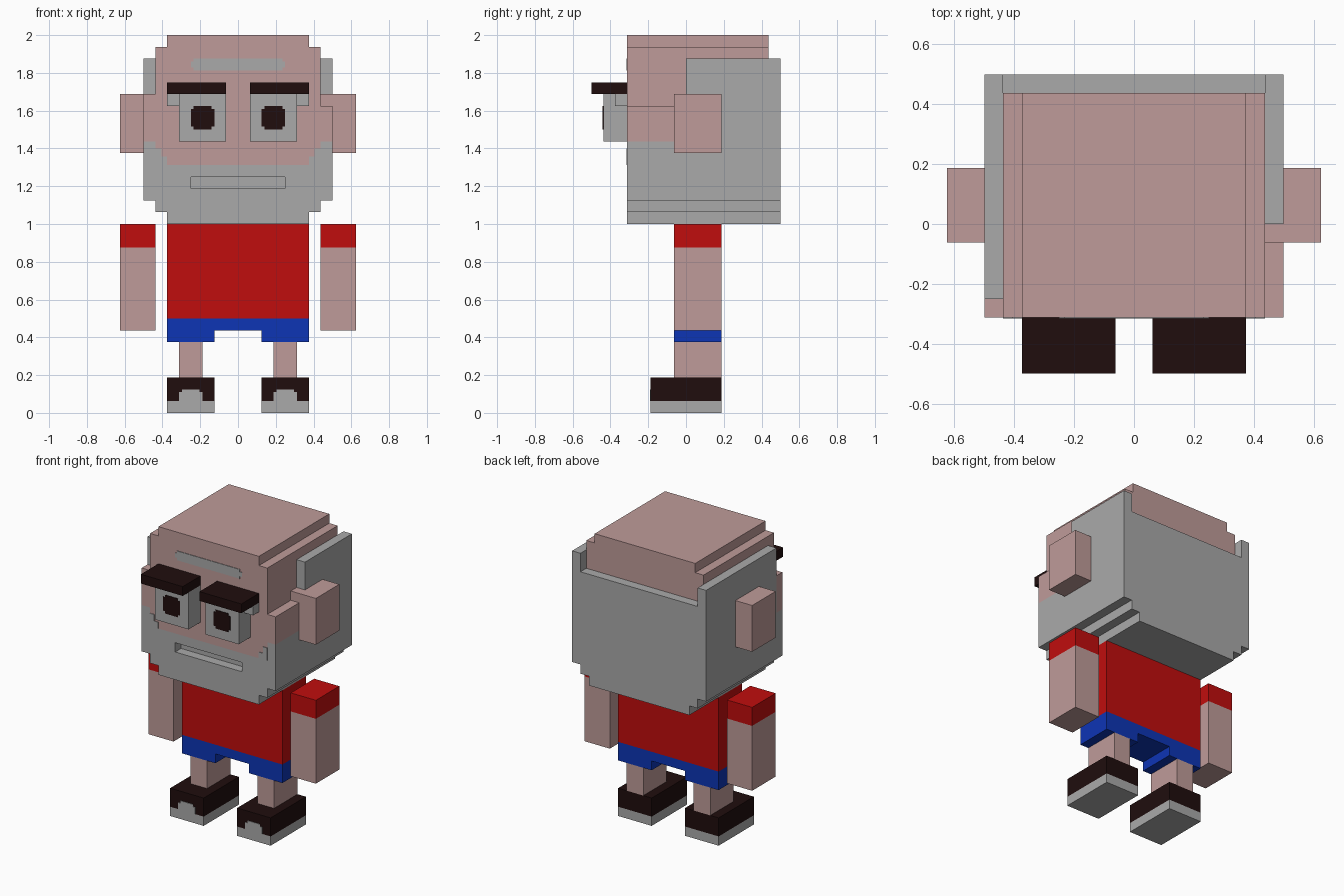
import bpy
import bmesh

cube = bpy.data.objects.get("Cube")
if cube:
    bpy.data.objects.remove(cube, do_unlink=True)

UNIT = 1 / 16   # one block of the model
THIN = 0.06     # painted plate thickness, in blocks


def material(name, r, g, b):
    mat = bpy.data.materials.new(name)
    mat.use_nodes = True
    mat.diffuse_color = (r, g, b, 1)
    shader = next(n for n in mat.node_tree.nodes if n.type == 'BSDF_PRINCIPLED')
    shader.inputs["Base Color"].default_value = (r, g, b, 1)
    return mat


skin = material("skin", 0.52, 0.33, 0.32)
grey = material("grey", 0.40, 0.40, 0.40)
red = material("shirt red", 0.53, 0.004, 0.004)
blue = material("shorts blue", 0.004, 0.035, 0.46)
dark = material("dark brown", 0.014, 0.004, 0.004)


def block(name, mat, x, y, z):
    """Box between block coordinates, each axis given as (low, high)."""
    bm = bmesh.new()
    bmesh.ops.create_cube(bm, size=1)
    for v in bm.verts:
        v.co = [UNIT * (lo + (c + 0.5) * (hi - lo))
                for c, (lo, hi) in zip(v.co, (x, y, z))]
    mesh = bpy.data.meshes.new(name)
    bm.to_mesh(mesh)
    bm.free()
    mesh.materials.append(mat)
    obj = bpy.data.objects.new(name, mesh)
    bpy.context.collection.objects.link(obj)


def pair(name, mat, x, y, z):
    block("left_" + name, mat, x, y, z)
    block("right_" + name, mat, (-x[1], -x[0]), y, z)


def wide(name, mat, half, y, z):
    block(name, mat, (-half, half), y, z)


def plate(y):
    return (y - THIN, y)


# Skull and beard, stacked in layers
front, back = -5, 8
wide("crown", skin, 6, (front, 7), (31, 32))
wide("skull", skin, 7, (front, 7), (21, 31))
wide("back_hair", grey, 7, (7, back), (21, 28))
wide("jaw", grey, 7, (-4, back), (18, 21))
wide("chin", grey, 7, (front, back), (17, 18))
wide("chin_base", grey, 6, (front, back), (16, 17))

# Lips around the recessed mouth
wide("upper_lip", grey, 7, (front, -4), (20, 21))
wide("lower_lip", grey, 7, (front, -4), (18, 19))
pair("mouth_corner", grey, (4, 7), (front, -4), (19, 20))

# Uneven side hair with cheeks in front
block("left_side_hair", grey, (7, 8), (0, back), (18, 30))
block("left_sideburn", grey, (7, 8), (front, 0), (18, 23))
block("left_cheek", skin, (7, 8), (front, 0), (23, 26))
block("right_side_hair", grey, (-8, -7), (-4, back), (18, 30))
block("right_sideburn", grey, (-8, -7), (front, -4), (18, 23))
block("right_cheek", skin, (-8, -7), (front, -4), (23, 27))

# Painted beard corners and forehead shine
pair("beard_step_inner", grey, (6, 6.5), plate(front), (21, 21.7))
pair("beard_step_outer", grey, (6.5, 7), plate(front), (21, 22.4))
wide("forehead_shine", grey, 3.75, plate(front), (29, 30))
wide("forehead_shine_ends", grey, 4, plate(front), (29.25, 29.75))

# Ears, eyes and brows
pair("ear", skin, (7, 10), (-1, 3), (22, 27))
pair("eye", grey, (1, 5), (-7, front), (23, 27))
pair("eye_corner", grey, (5, 6), (-6, front), (26, 27))
pair("pupil", dark, (2.25, 3.75), plate(-7), (24, 26))
pair("pupil_sides", dark, (2, 4), plate(-7), (24.25, 25.75))
pair("eyebrow", dark, (1, 6), (-8, front), (27, 28))

# Body and arms share one depth
depth = (-1, 3)
wide("shirt", red, 6, depth, (8, 16))
wide("shorts", blue, 6, depth, (7, 8))
pair("shorts_leg", blue, (2, 6), depth, (6, 7))
pair("sleeve", red, (7, 10), depth, (14, 16))
pair("arm", skin, (7, 10), depth, (7, 14))

# Legs and shoes
pair("leg", skin, (3, 5), depth, (3, 6))
pair("shoe_upper", dark, (2, 6), (-3, 3), (1, 3))
pair("shoe_sole", grey, (2, 6), (-3, 3), (0, 1))
pair("toe_cap", grey, (3, 5), plate(-3), (1, 1.75))
pair("toe_cap_top", grey, (3.25, 4.75), plate(-3), (1.75, 2))
